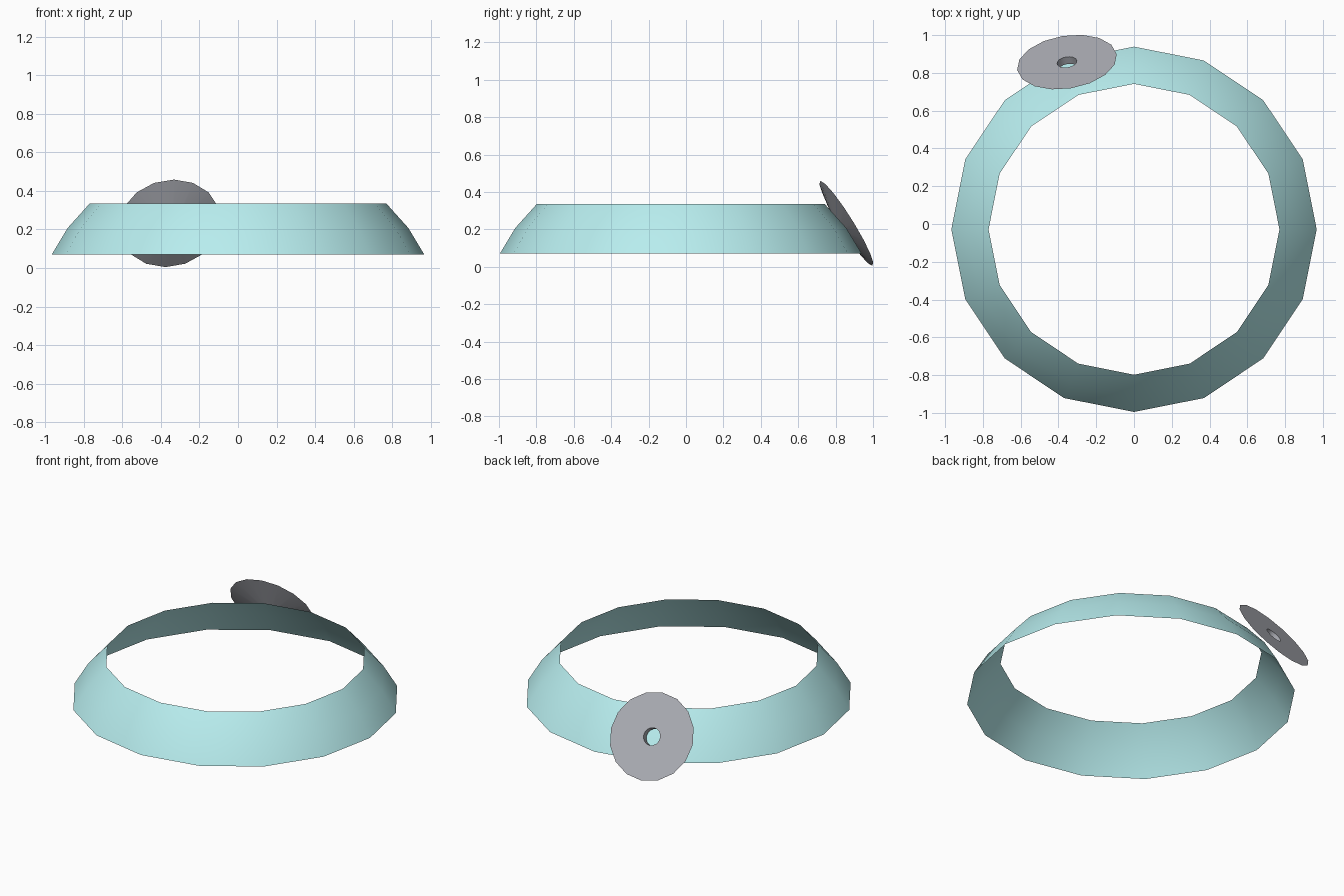
import bpy, bmesh, math
from mathutils import Vector, Matrix

if "Cube" in bpy.data.objects:
    bpy.data.objects.remove(bpy.data.objects["Cube"])


def material(name, rgb):
    m = bpy.data.materials.new(name)
    m.diffuse_color = (*rgb, 1)
    m.use_nodes = True
    m.node_tree.nodes["Principled BSDF"].inputs["Base Color"].default_value = m.diffuse_color
    return m


def lathe(name, profile, mat, sides=16, closed=False):
    """Spin a (radius, height) profile around local z."""
    bm = bmesh.new()
    rings = []
    for r, z in profile:
        rings.append([bm.verts.new((r * math.cos(a), r * math.sin(a), z))
                      for a in (2 * math.pi * i / sides for i in range(sides))])
    pairs = list(zip(rings, rings[1:]))
    if closed:
        pairs.append((rings[-1], rings[0]))
    for low, high in pairs:
        for i in range(sides):
            j = (i + 1) % sides
            bm.faces.new((low[i], low[j], high[j], high[i]))
    if closed:
        bmesh.ops.recalc_face_normals(bm, faces=bm.faces)
    mesh = bpy.data.meshes.new(name)
    bm.to_mesh(mesh)
    bm.free()
    obj = bpy.data.objects.new(name, mesh)
    bpy.context.collection.objects.link(obj)
    mesh.materials.append(mat)
    bpy.ops.object.select_all(action='DESELECT')
    obj.select_set(True)
    bpy.context.view_layer.objects.active = obj
    bpy.ops.object.shade_smooth_by_angle(angle=math.radians(35))
    return obj


# Open band cut from a dome
band = lathe("band", [(0.967, 0.07), (0.885, 0.207), (0.77, 0.335)],
             material("teal", (0.48, 0.85, 0.86)))
band.location = (0, -0.028, 0)

# Thin disc with a centre hole: flat outside, shallow cone on the inner side
disc = lathe("disc", [(0.053, 0), (0.267, 0), (0.053, -0.045)],
             material("slate", (0.42, 0.43, 0.47)), closed=True)

# Lean the disc against the back of the band, one corner pointing up
n = Vector((-0.135, 0.84, 0.525)).normalized()
up = (Vector((0, 0, 1)) - n * n.z).normalized()
frame = Matrix((up, n.cross(up), n)).transposed().to_4x4()
disc.matrix_world = Matrix.Translation((-0.355, 0.857, 0.232)) @ frame
